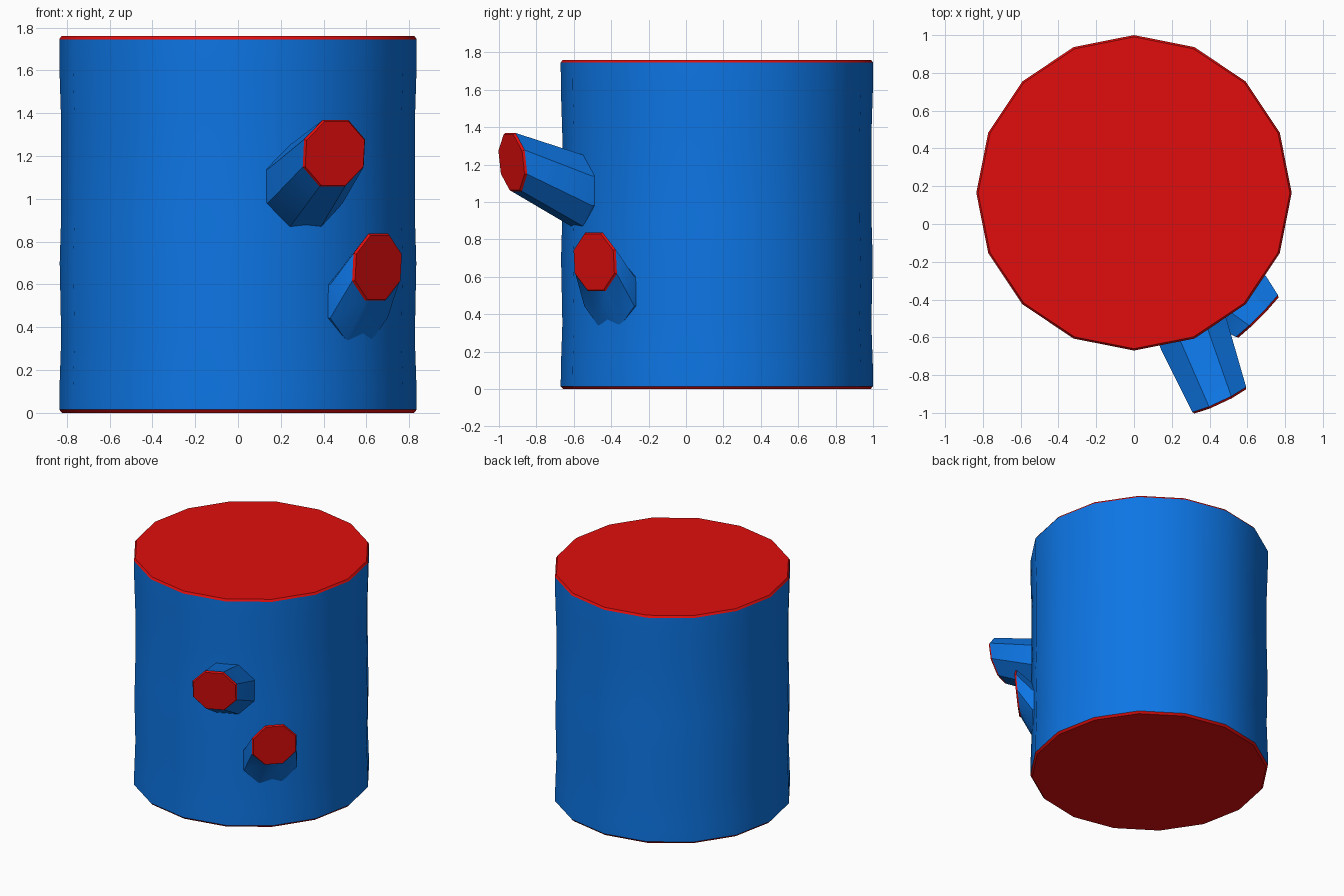
import bpy, bmesh
from math import pi, cos, sin, radians
from mathutils import Vector

if "Cube" in bpy.data.objects:
    bpy.data.objects.remove(bpy.data.objects["Cube"], do_unlink=True)


def material(name, rgb):
    m = bpy.data.materials.new(name)
    m.use_nodes = True
    color = (*rgb, 1)
    m.diffuse_color = color
    m.node_tree.nodes["Principled BSDF"].inputs["Base Color"].default_value = color
    return m


BARK = material("blue bark", (0.004, 0.18, 0.78))
CUT = material("red cut wood", (0.75, 0.004, 0.004))


def loft(name, sides, rings, red_bands, phase=0.0):
    """Skin rings of (centre, normal, radius); the listed bands and both caps are red."""
    bm = bmesh.new()
    loops = []
    for centre, normal, radius in rings:
        n = Vector(normal).normalized()
        side = Vector((0, 0, 1)).cross(n)
        side = side.normalized() if side.length > 0.01 else Vector((1, 0, 0))
        up = n.cross(side)
        angles = [2 * pi * (i + phase) / sides for i in range(sides)]
        loops.append([bm.verts.new(Vector(centre) + radius * (side * cos(a) + up * sin(a)))
                      for a in angles])
    for band, (low, high) in enumerate(zip(loops, loops[1:])):
        for i in range(sides):
            j = (i + 1) % sides
            face = bm.faces.new((low[i], low[j], high[j], high[i]))
            face.material_index = int(band in red_bands)
    for cap in (loops[0][::-1], loops[-1]):
        bm.faces.new(cap).material_index = 1
    bmesh.ops.recalc_face_normals(bm, faces=bm.faces[:])
    mesh = bpy.data.meshes.new(name)
    bm.to_mesh(mesh)
    bm.free()
    mesh.materials.append(BARK)
    mesh.materials.append(CUT)
    obj = bpy.data.objects.new(name, mesh)
    bpy.context.collection.objects.link(obj)
    bpy.ops.object.select_all(action="DESELECT")
    obj.select_set(True)
    bpy.context.view_layer.objects.active = obj
    bpy.ops.object.shade_smooth_by_angle(angle=radians(28))
    return obj


# Trunk: sixteen sides, slightly wavy bark, thin red bevelled rims
profile = [(0, 0.822), (0.015, 0.835), (0.12, 0.834), (0.35, 0.826), (0.7, 0.833),
           (0.9, 0.827), (1.35, 0.826), (1.6, 0.834), (1.745, 0.835), (1.76, 0.825)]
trunk_rings = [((0, 0.165, z), (0, 0, 1), r) for z, r in profile]
loft("trunk", 16, trunk_rings, {0, len(profile) - 2})


# Branch stubs: tapered octagons leaning upward from the trunk, cut at the tip
def branch(name, base, base_normal, base_radius, tip, tip_normal, tip_radius):
    base, tip = Vector(base), Vector(tip)
    inward = base - Vector(base_normal).normalized() * 0.06
    lip = tip - Vector(tip_normal).normalized() * 0.012
    rings = [(inward, base_normal, base_radius * 0.97),
             (base, base_normal, base_radius),
             (lip, tip_normal, tip_radius),
             (tip, tip_normal, tip_radius - 0.008)]
    loft(name, 8, rings, {2}, phase=0.5)


branch("upper_branch", (0.315, -0.58, 1.06), (0.4, -0.9, 0), 0.207,
       (0.453, -0.933, 1.212), (0.42, -0.9, -0.12), 0.17)
branch("lower_branch", (0.565, -0.41, 0.522), (0.7, -0.7, 0), 0.205,
       (0.656, -0.492, 0.68), (0.7, -0.7, -0.07), 0.17)
